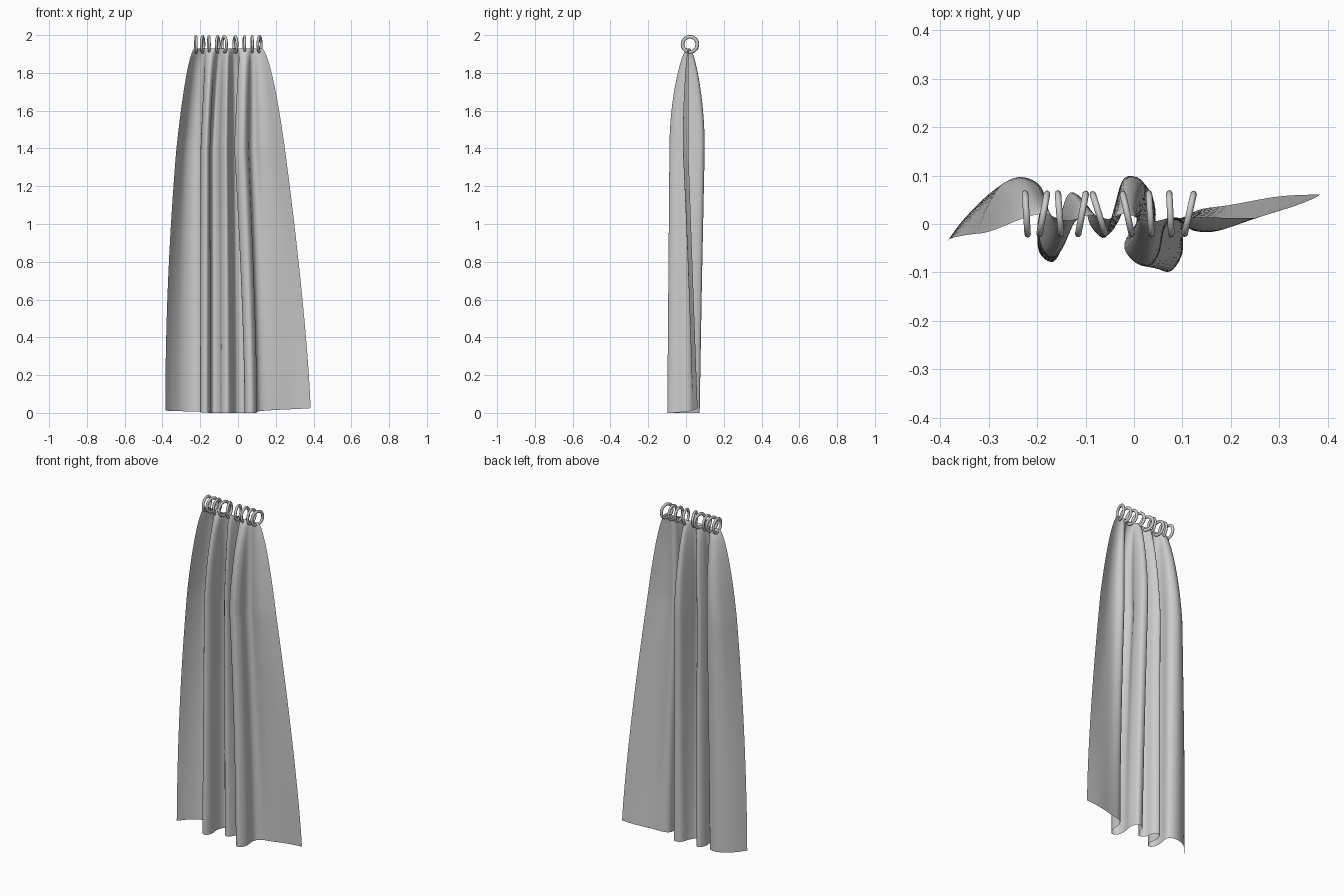
import bpy, bmesh, math
from mathutils import Matrix

cube = bpy.data.objects.get("Cube")
if cube:
    bpy.data.objects.remove(cube, do_unlink=True)


def make_material(name, colour):
    mat = bpy.data.materials.new(name)
    mat.use_nodes = True
    mat.diffuse_color = colour
    mat.node_tree.nodes["Principled BSDF"].inputs["Base Color"].default_value = colour
    return mat


grey = make_material("light grey", (0.6, 0.6, 0.6, 1))

# Fold paths in millimetres: shoulder x, y, then hem x, y
FOLDS = [
    (-326, -20, -385, -35), (-306, 30, -350, 10), (-275, 80, -300, 52),
    (-230, 97, -240, 70), (-190, 70, -195, 50), (-198, 0, -200, -10),
    (-190, -50, -195, -60), (-167, -70, -167, -78), (-148, -40, -147, -40),
    (-150, 20, -150, 20), (-132, 65, -130, 62), (-103, 42, -97, 40),
    (-90, -3, -85, -5), (-60, -28, -55, -22), (-42, 30, -30, 10),
    (-20, 95, -10, 60), (20, 85, 30, 70), (15, 20, 45, 20),
    (-20, -40, 35, -40), (-2, -76, 45, -85), (30, -87, 75, -98),
    (52, -60, 100, -60), (62, -8, 102, 0), (88, 8, 130, 28),
    (125, -14, 200, 40), (175, -14, 300, 58), (248, 12, 385, 62),
]
TOP, SHOULDER, HEM = 1.93, 1.4, 0.0
LEFT, RIGHT, STEPS, ROWS = -0.23, 0.125, 5, 48


def catmull(a, b, c, d, t):
    return 0.5 * (2 * b + (c - a) * t + (2 * a - 5 * b + 4 * c - d) * t ** 2
                  + (3 * b - a - 3 * c + d) * t ** 3)


def smooth_columns():
    last = len(FOLDS) - 1
    for i in range(last):
        pts = [FOLDS[min(max(i + k, 0), last)] for k in (-1, 0, 1, 2)]
        for s in range(STEPS):
            yield [catmull(*values, s / STEPS) / 1000 for values in zip(*pts)]
    yield [v / 1000 for v in FOLDS[last]]


def cloth_point(column, along, down):
    """Gathered at the top, full at the shoulder, drifting towards the hem."""
    sx, sy, hx, hy = column
    hem = HEM + 0.025 * max(0, along - 0.8) / 0.2 + 0.012 * max(0, 0.3 - along) / 0.3
    z = TOP + (hem - TOP) * down ** 1.4
    if z > SHOULDER:
        t = (TOP - z) / (TOP - SHOULDER)
        top_x = LEFT + (RIGHT - LEFT) * along
        top_y = 0.013 + sy * 0.08
        x = top_x + (sx - top_x) * t ** 0.6
        y = top_y + (sy - top_y) * math.sin(t * math.pi / 2) ** 0.65
    else:
        u = (SHOULDER - z) / SHOULDER
        x = sx + (hx - sx) * (1 - (1 - u) ** (2.0 - 0.65 * along))
        y = sy + (hy - sy) * u
    return x, y, z


# Draped cloth
columns = list(smooth_columns())
bm = bmesh.new()
grid = [[bm.verts.new(cloth_point(col, i / (len(columns) - 1), r / ROWS))
         for i, col in enumerate(columns)] for r in range(ROWS + 1)]
for upper, lower in zip(grid, grid[1:]):
    for i in range(len(columns) - 1):
        face = bm.faces.new((upper[i], lower[i], lower[i + 1], upper[i + 1]))
        face.smooth = True
mesh = bpy.data.meshes.new("curtain_cloth")
bm.to_mesh(mesh)
bm.free()
mesh.materials.append(grey)
bpy.context.collection.objects.link(bpy.data.objects.new("curtain_cloth", mesh))

# Hanging rings: x position at the back and at the front
RINGS = [(-.225, -.22), (-.18, -.195), (-.157, -.151), (-.1, -.115), (-.085, -.06),
         (-.023, -.005), (.031, .036), (.073, .077), (.123, .105)]
for n, (back, front) in enumerate(RINGS, 1):
    bpy.ops.mesh.primitive_torus_add(major_radius=0.04, minor_radius=0.009,
                                     major_segments=32, minor_segments=10)
    ring = bpy.context.object
    ring.name = f"curtain_ring_{n}"
    turn = math.atan2(front - back, 0.08)
    ring.data.transform(Matrix.Translation(((back + front) / 2, 0.021, 1.951))
                        @ Matrix.Rotation(turn, 4, "Z")
                        @ Matrix.Rotation(math.pi / 2, 4, "Y")
                        @ Matrix.Diagonal((1, 1, 0.78, 1)))
    ring.data.materials.append(grey)
    bpy.ops.object.shade_smooth()
